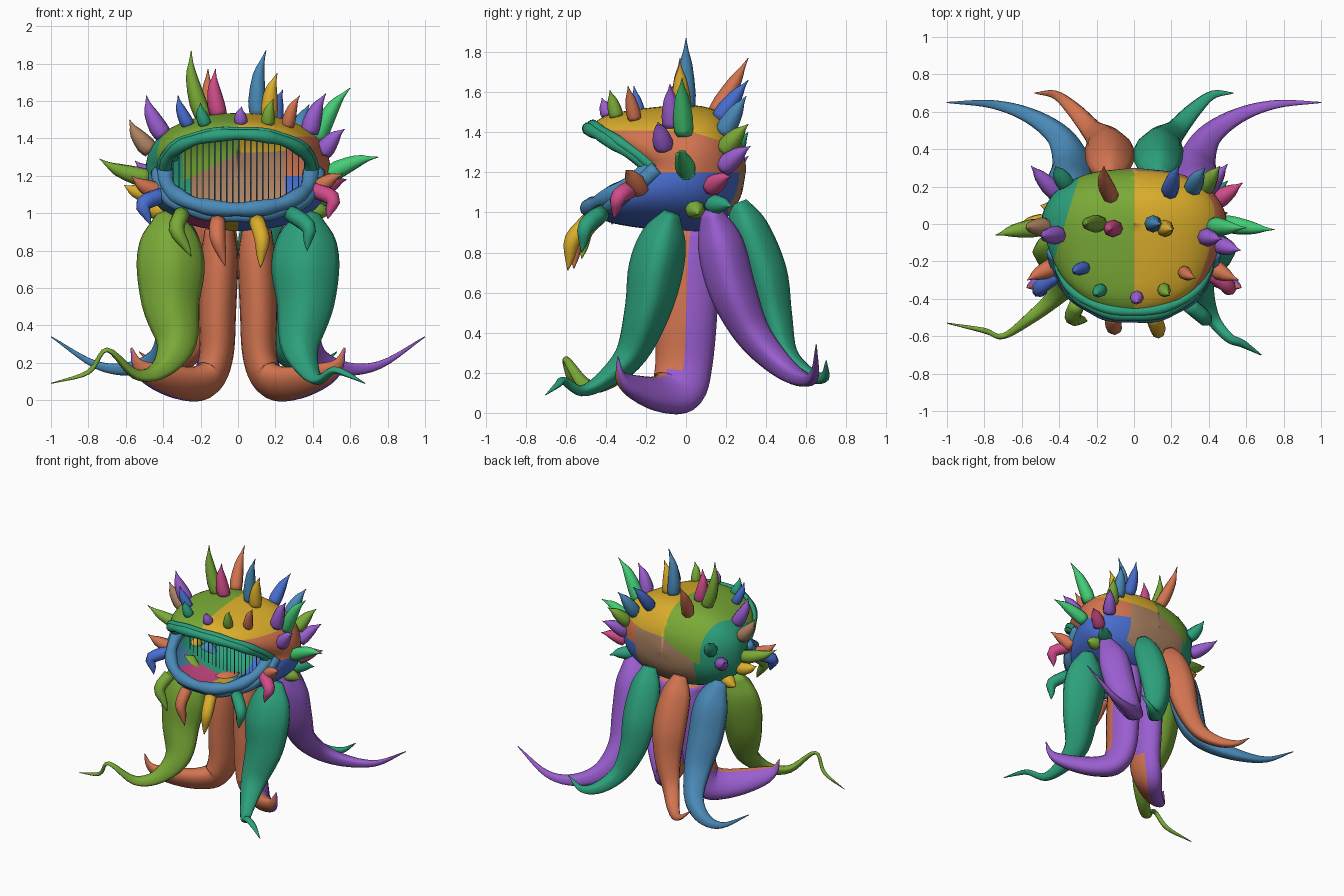
import bpy
import bmesh
from math import sin, cos, pi, copysign
from mathutils import Vector
from mathutils.bvhtree import BVHTree

if "Cube" in bpy.data.objects:
    bpy.data.objects.remove(bpy.data.objects["Cube"])

# Palette, display values converted to linear
PALETTE = {
    "olive": (122, 170, 55), "teal": (44, 160, 124), "orange": (210, 116, 80),
    "purple": (154, 94, 208), "steel": (74, 138, 184), "yellow": (220, 174, 44),
    "pink": (208, 76, 138), "blue": (72, 110, 208), "green": (68, 206, 118),
    "brown": (172, 130, 98)}


def make_material(name, rgb):
    colour = [((c / 255 + 0.055) / 1.055) ** 2.4 for c in rgb] + [1]
    mat = bpy.data.materials.new(name)
    mat.use_nodes = True
    mat.diffuse_color = colour
    shader = mat.node_tree.nodes["Principled BSDF"]
    shader.inputs["Base Color"].default_value = colour
    shader.inputs["Roughness"].default_value = 0.7
    return mat


MATS = {name: make_material(name, rgb) for name, rgb in PALETTE.items()}


def spline(points, steps):
    """Catmull-Rom curve through points of four numbers."""
    p = [Vector(q) for q in points]
    p = [p[0] * 2 - p[1]] + p + [p[-1] * 2 - p[-2]]
    out = []
    for a, b, c, d in zip(p, p[1:], p[2:], p[3:]):
        for i in range(steps):
            t = i / steps
            out.append((b * 2 + (c - a) * t + (a * 2 - b * 5 + c * 4 - d) * t * t
                        + (b * 3 - a - c * 3 + d) * t ** 3) / 2)
    return out + [p[-2]]


def loft(name, rings, colours, pick=None, cap_start=True, cuts=()):
    """Skin closed rings, split along cut planes; pick(centre, side) colours each face."""
    bm = bmesh.new()
    around = bm.faces.layers.float.new("around")
    rows = [[bm.verts.new(v) for v in ring] for ring in rings]
    n = len(rings[0])
    for low, high in zip(rows, rows[1:]):
        for j in range(n):
            k = (j + 1) % n
            face = bm.faces.new((low[j], low[k], high[k], high[j]))
            face[around] = (j + 0.5) / n
    if cap_start:
        bm.faces.new(rows[0][::-1])
    bm.faces.new(rows[-1])
    bmesh.ops.recalc_face_normals(bm, faces=bm.faces)
    for point, normal in cuts:
        bmesh.ops.bisect_plane(bm, geom=bm.verts[:] + bm.edges[:] + bm.faces[:],
                               plane_co=point, plane_no=normal)
    for face in bm.faces:
        face.smooth = True
        if pick:
            face.material_index = colours.index(pick(face.calc_center_median(), face[around]))
    bm.faces.layers.float.remove(around)
    mesh = bpy.data.meshes.new(name)
    bm.to_mesh(mesh)
    bm.free()
    for c in colours:
        mesh.materials.append(MATS[c])
    obj = bpy.data.objects.new(name, mesh)
    bpy.context.collection.objects.link(obj)
    return obj


def tube(name, points, colours, sides=12, steps=5, flat=1, ribs=0, pick=None):
    """Tapered tube along points of x, y, z, radius."""
    path = spline(points, steps)
    pos = [q.to_3d() for q in path]
    u = Vector((1, 0, 0))
    rings = []
    for i, q in enumerate(path):
        t = (pos[min(i + 1, len(pos) - 1)] - pos[max(i - 1, 0)]).normalized()
        u = u - t * u.dot(t)
        if u.length < 0.01:
            u = t.orthogonal()
        u.normalize()
        v = t.cross(u)
        ring = []
        for j in range(sides):
            a = 2 * pi * j / sides
            r = max(q.w, 0.002) * (1 + ribs * cos(a * 4))
            ring.append(pos[i] + u * r * cos(a) + v * r * flat * sin(a))
        rings.append(ring)
    return loft(name, rings, colours, pick)


# Head: an open shell lofted from the mouth rim to the back
MID = 1.22
CAP = 1.41


def head_point(a, ring):
    wide, tall, depth, forward = ring
    s, c = sin(a), cos(a)
    return Vector((wide * copysign(abs(c) ** 0.95, c), depth - forward * abs(s) ** 0.92,
                   MID + tall * copysign(abs(s) ** 0.8, s)))


def head_colour(c, side):
    lift = c.z + 0.3 * max(c.y, 0)
    if c.x > 0 and lift > CAP:
        return "yellow"
    if c.x < 0 and lift - 0.55 * c.x > CAP and c.x - 0.3 * c.y > -0.37:
        return "olive"
    if c.y > 0.21 and -0.25 < c.x < 0.25:
        return "brown"
    if c.x > 0:
        return "orange" if c.z > 1.2 else "blue"
    if c.z < 1.2 and c.y < -0.05:
        return "steel" if c.x < -0.32 else "pink" if c.x < -0.08 else "yellow"
    return "teal"


X, Y, Z = Vector((1, 0, 0)), Vector((0, 1, 0)), Vector((0, 0, 1))
cuts = [(X * d, X) for d in (0, -0.25, 0.25, -0.32, -0.08)]
cuts += [(Y * d, Y) for d in (0, 0.21, -0.05)] + [(Z * 1.2, Z), (X * -0.37, X - Y * 0.3)]
cuts += [(Z * CAP, Z + Y * b - X * a) for a in (0, 0.55) for b in (0, 0.3)]
RIM = (0.39, 0.2, -0.18, 0.31)
profile = [RIM, (0.45, 0.27, -0.11, 0.27), (0.49, 0.31, -0.01, 0.1), (0.48, 0.31, 0.08, 0),
           (0.4, 0.26, 0.19, 0), (0.24, 0.15, 0.27, 0), (0.01, 0.01, 0.3, 0)]
head_rings = [[head_point(2 * pi * j / 64, r) for j in range(64)] for r in spline(profile, 5)]
head = loft("head", head_rings, list(PALETTE), head_colour, cap_start=False, cuts=cuts)
bvh = BVHTree.FromPolygons([v.co for v in head.data.vertices],
                           [p.vertices for p in head.data.polygons])


# Lips: a main roll and a thinner second roll
def lip(name, start, colour, radius, grow):
    rim = (RIM[0] + grow, RIM[1] + grow, RIM[2] + grow, RIM[3])
    points = []
    for i in range(17):
        p = head_point(start + pi * i / 16, rim)
        points.append((*p, radius * (1 + 0.12 * cos(i * 2))))
    tube(name, points, [colour], sides=10, steps=3)


lip("upper_lip", 0, "teal", 0.032, 0)
lip("upper_lip_fold", 0, "teal", 0.025, 0.02)
lip("lower_lip", pi, "steel", 0.042, 0)
lip("lower_lip_fold", pi, "steel", 0.038, 0.035)

# Thin threads hanging across the throat
for i in range(24):
    x = -0.38 + i * 0.032
    h = 0.27 * (1 - (x / 0.48) ** 2) ** 0.4
    tube("throat_thread", [(x, -0.05, MID - h, 0.003), (x, -0.05, MID + h, 0.003)],
         ["steel"], sides=4, steps=1)


# Central pair of legs, front and rear halves in two colours
def half_colour(c, side):
    twist = copysign(0.1, c.x) if c.z < 0.22 else 0
    return "orange" if (side - twist) % 1 < 0.5 else "purple"


leg_path = [(0.1, 0.02, 0.91, 0.08), (0.1, 0.01, 0.75, 0.1), (0.11, 0, 0.48, 0.1),
            (0.115, -0.01, 0.25, 0.092), (0.16, -0.04, 0.12, 0.088), (0.25, -0.12, 0.09, 0.073),
            (0.37, -0.22, 0.11, 0.06), (0.48, -0.3, 0.15, 0.042), (0.54, -0.33, 0.2, 0.02),
            (0.57, -0.34, 0.28, 0.003)]
for side, label in ((1, "left"), (-1, "right")):
    tube(label + "_centre_leg", [(side * x, y, z, r) for x, y, z, r in leg_path],
         ["orange", "purple"], sides=20, flat=1.55, pick=half_colour)

# Front tentacles share the upper part and differ at the tip
front = [(0.385, -0.07, 1.0, 0.05), (0.37, -0.11, 0.88, 0.14), (0.36, -0.15, 0.72, 0.17),
         (0.36, -0.19, 0.52, 0.145), (0.33, -0.27, 0.3, 0.1)]
left_tip = [(0.37, -0.4, 0.17, 0.06), (0.43, -0.52, 0.11, 0.035), (0.51, -0.61, 0.16, 0.025),
            (0.58, -0.64, 0.14, 0.02), (0.68, -0.7, 0.09, 0.003)]
right_tip = [(0.42, -0.39, 0.16, 0.055), (0.55, -0.5, 0.14, 0.035), (0.7, -0.6, 0.27, 0.016),
             (0.8, -0.57, 0.15, 0.016), (1, -0.53, 0.09, 0.003)]
tube("left_front_tentacle", front + left_tip, ["teal"], 16, flat=0.75, ribs=0.07)
tube("right_front_tentacle", [(-x, y, z, r) for x, y, z, r in front + right_tip],
     ["olive"], 16, flat=0.75, ribs=0.07)

# Rear tentacles, mirrored in different colours
outer = [(0.38, 0.12, 1.02, 0.05), (0.34, 0.17, 0.85, 0.125), (0.33, 0.23, 0.62, 0.13),
         (0.33, 0.33, 0.4, 0.1), (0.4, 0.47, 0.24, 0.07), (0.56, 0.58, 0.17, 0.045),
         (0.76, 0.64, 0.19, 0.024), (1, 0.65, 0.34, 0.003)]
inner = [(0.13, 0.26, 1.05, 0.05), (0.13, 0.31, 0.92, 0.11), (0.13, 0.39, 0.7, 0.125),
         (0.15, 0.44, 0.48, 0.1), (0.22, 0.5, 0.29, 0.065), (0.32, 0.61, 0.19, 0.045),
         (0.42, 0.69, 0.18, 0.025), (0.53, 0.7, 0.26, 0.003)]
for label, path, left, right in (("outer", outer, "purple", "steel"),
                                 ("inner", inner, "teal", "orange")):
    for side, where, colour in ((1, "left", left), (-1, "right", right)):
        tube(f"{where}_{label}_rear_tentacle", [(side * x, y, z, r) for x, y, z, r in path],
             [colour], 16, flat=0.85, ribs=0.07)


# Spikes rise from the head, rooted a little below each tip
def spike(name, colour, tip, thick, drop):
    tip = Vector(tip)
    base = bvh.find_nearest(tip - Z * drop)[0]
    out = tip - base
    bend = out.cross(Vector((0, 1, 0.3))) * 0.07
    stops = ((-0.04, 0.9), (0.2, 1), (0.6, 0.68), (0.82, 0.27), (1, 0.03))
    tube(name, [(*(base + out * t + bend * sin(pi * t)), thick * r) for t, r in stops],
         [colour], sides=8, steps=2)


crown = [("olive", -0.25, 0, 1.87), ("pink", -0.12, -0.03, 1.77), ("orange", -0.16, 0.31, 1.77),
         ("steel", 0.15, 0, 1.87), ("yellow", 0.21, -0.03, 1.75), ("blue", 0.24, 0.31, 1.66)]
brow = [("teal", -0.2, -0.38, 1.59), ("purple", 0.02, -0.42, 1.57), ("olive", 0.19, -0.38, 1.61),
        ("orange", 0.33, -0.29, 1.63), ("blue", -0.32, -0.26, 1.63)]
left_side = [("purple", 0.47, -0.08, 1.64), ("green", 0.6, -0.02, 1.67), ("green", 0.75, -0.03, 1.3),
             ("olive", 0.46, 0.31, 1.44), ("purple", 0.5, 0.32, 1.33), ("pink", 0.58, 0.22, 1.18),
             ("teal", 0.5, 0.23, 1.03), ("purple", 0.57, -0.14, 1.45), ("steel", 0.38, 0.3, 1.58),
             ("orange", 0.56, -0.3, 1.21), ("olive", 0.5, 0.06, 0.99)]
right_side = [("olive", -0.74, -0.06, 1.29), ("brown", -0.58, -0.02, 1.5), ("yellow", -0.61, 0, 1.15),
              ("purple", -0.55, 0.31, 1.28), ("teal", -0.42, 0.31, 1.4), ("orange", -0.57, -0.3, 1.2),
              ("yellow", -0.5, 0.1, 1.0), ("purple", -0.49, -0.07, 1.63)]
for group, spikes, thick, drop in (("crown", crown, 0.047, 0), ("brow", brow, 0.036, 0),
                                   ("left_side", left_side, 0.05, 0.1),
                                   ("right_side", right_side, 0.05, 0.1)):
    for colour, *tip in spikes:
        spike(group + "_spike", colour, tip, thick, drop)

# Hooked spikes hanging below the lower lip
hooks = [("blue", (-0.4, -0.26, 1.1), (-0.47, -0.37, 0.94)), ("pink", (0.39, -0.25, 1.13), (0.48, -0.36, 0.97)),
         ("olive", (-0.3, -0.42, 1), (-0.25, -0.52, 0.77)), ("orange", (-0.11, -0.48, 0.96), (-0.07, -0.56, 0.72)),
         ("yellow", (0.1, -0.48, 0.96), (0.12, -0.59, 0.71)), ("teal", (0.28, -0.42, 1), (0.37, -0.52, 0.8))]
for colour, base, tip in hooks:
    a, b = Vector(base), Vector(tip)
    m = (a + b) / 2 + Vector((a.x * 0.18, -0.03, 0.03))
    tube("chin_hook", [(*a, 0.044), (*m, 0.042), (*(m * 0.4 + b * 0.6), 0.024), (*b, 0.002)],
         [colour], sides=8, steps=3)
